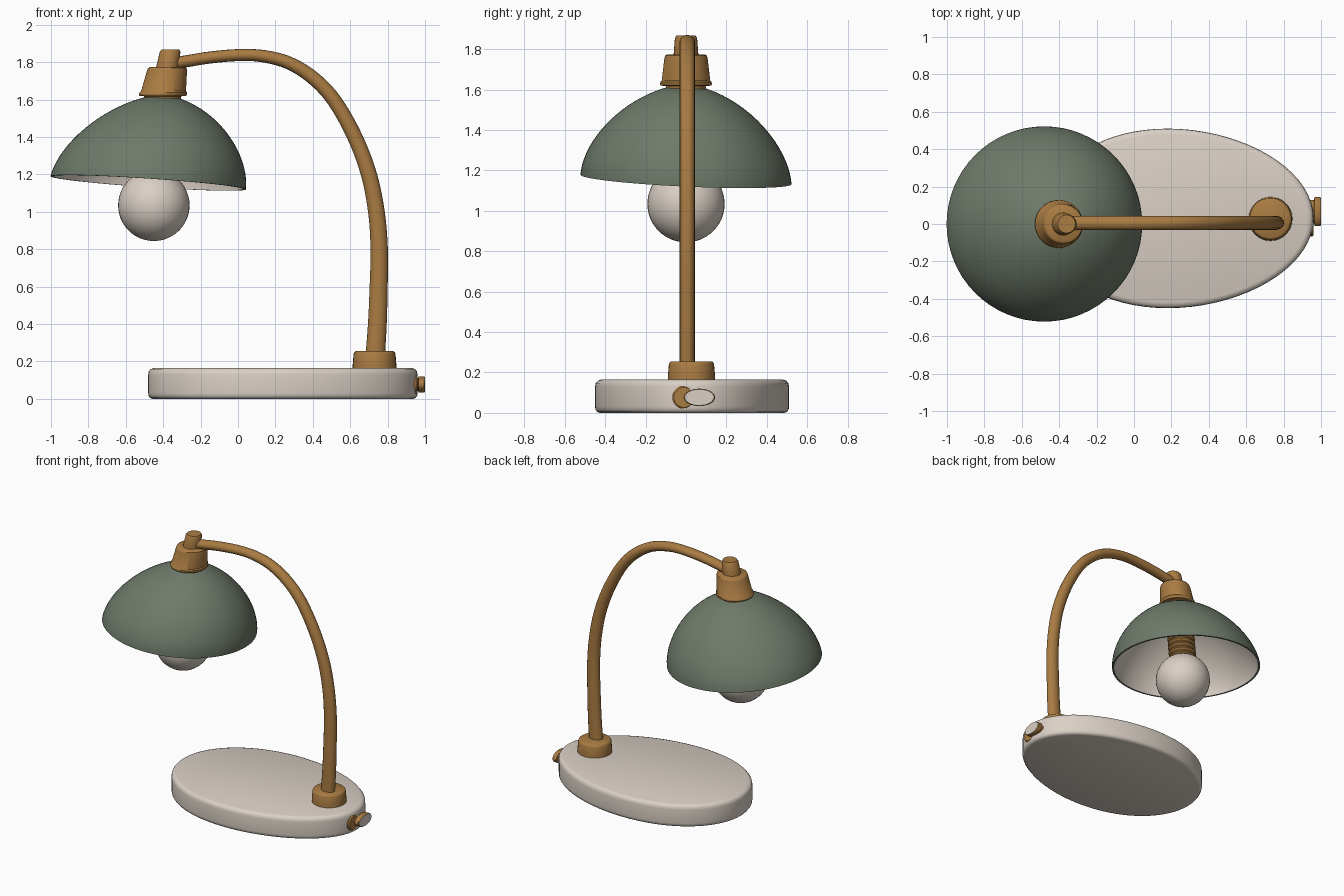
import bpy, bmesh, math
from mathutils import Vector

if "Cube" in bpy.data.objects:
    bpy.data.objects.remove(bpy.data.objects["Cube"])


def material(name, rgb):
    m = bpy.data.materials.new(name)
    m.diffuse_color = (*rgb, 1)
    m.use_nodes = True
    m.node_tree.nodes["Principled BSDF"].inputs["Base Color"].default_value = m.diffuse_color
    return m


BRASS = material("brass", (0.40, 0.20, 0.055))
CREAM = material("warm white", (0.70, 0.63, 0.56))
GREEN = material("sage green", (0.156, 0.195, 0.144))


def loft(name, rings, mats, caps=True, angle=40, rule=None):
    """Skin a list of equal-sized point rings; rule picks a material per face."""
    bm = bmesh.new()
    vs = [[bm.verts.new(p) for p in ring] for ring in rings]
    n = len(vs[0])
    for i in range(len(vs) - 1):
        for j in range(n):
            k = (j + 1) % n
            f = bm.faces.new((vs[i][j], vs[i][k], vs[i + 1][k], vs[i + 1][j]))
            f.material_index = rule(i) if rule else 0
    if caps:
        bm.faces.new(vs[0][::-1])
        f = bm.faces.new(vs[-1])
        f.material_index = rule(len(vs) - 1) if rule else 0
    bmesh.ops.recalc_face_normals(bm, faces=bm.faces)
    me = bpy.data.meshes.new(name)
    bm.to_mesh(me)
    bm.free()
    ob = bpy.data.objects.new(name, me)
    bpy.context.collection.objects.link(ob)
    for m in mats:
        me.materials.append(m)
    bpy.ops.object.select_all(action='DESELECT')
    ob.select_set(True)
    bpy.context.view_layer.objects.active = ob
    bpy.ops.object.shade_smooth_by_angle(angle=math.radians(angle))
    return ob


def axis_x(z):
    """The lamp head leans right as it rises."""
    return -0.48 + 0.167 * (z - 1.155)


def head_ring(r, z, tilt=0.0, n=48):
    out = []
    for i in range(n):
        a = 2 * math.pi * i / n
        x, y = r * math.cos(a), r * math.sin(a)
        out.append((axis_x(z) + x, y, z - tilt * (0.067 * x + 0.045 * y)))
    return out


def disc_ring(cx, cy, r, z, n=32):
    return [(cx + r * math.cos(2 * math.pi * i / n),
             cy + r * math.sin(2 * math.pi * i / n), z) for i in range(n)]


# Egg-shaped base with rounded edges
def base_ring(inset, z, n=72):
    out = []
    for i in range(n):
        a = 2 * math.pi * i / n
        c, s = math.cos(a), math.sin(a)
        out.append((0.24 + (0.72 - inset) * c - 0.06 * s * s,
                    0.03 + (0.48 - inset) * s, z))
    return out


base_profile = [(0.025, 0.0), (0.01, 0.005), (0.002, 0.016), (0, 0.03), (0, 0.13),
                (0.003, 0.147), (0.013, 0.159), (0.03, 0.165)]
loft("base", [base_ring(*p) for p in base_profile], [CREAM])

# Collar where the arm meets the base
loft("arm_collar", [disc_ring(0.73, 0.027, r, z) for r, z in
                    [(0.117, 0.155), (0.117, 0.18), (0.112, 0.24),
                     (0.108, 0.25), (0.10, 0.255)]], [BRASS])

# Curved arm: smooth path with a tapering oval section
path = [(0.733, 0.22), (0.745, 0.4), (0.752, 0.6), (0.755, 0.8), (0.74, 1.0), (0.70, 1.2),
        (0.625, 1.4), (0.515, 1.595), (0.40, 1.717), (0.27, 1.797), (0.13, 1.833),
        (0.0, 1.838), (-0.15, 1.825), (-0.27, 1.806), (-0.36, 1.79)]


def spline(pts, steps=5):
    v = [Vector(p) for p in pts]
    v = [2 * v[0] - v[1]] + v + [2 * v[-1] - v[-2]]
    out = []
    for i in range(1, len(v) - 2):
        a, b, c, d = v[i - 1:i + 3]
        for s in range(steps):
            t = s / steps
            out.append(0.5 * (2 * b + (c - a) * t + (2 * a - 5 * b + 4 * c - d) * t * t
                              + (3 * b - a - 3 * c + d) * t ** 3))
    return out + [v[-2]]


pts = spline(path)
rings = []
for i, p in enumerate(pts):
    t = (pts[min(i + 1, len(pts) - 1)] - pts[max(i - 1, 0)]).normalized()
    u = i / (len(pts) - 1)
    thick = 0.052 - 0.02 * min(1, u / 0.75)
    rings.append([(p.x + t.y * thick * math.cos(a), 0.006 + 0.038 * math.sin(a),
                   p.y - t.x * thick * math.cos(a))
                  for a in [2 * math.pi * k / 16 for k in range(16)]])
loft("arm", rings, [BRASS])

# Dome shade: green outside, white lining
R, H, P, N = 0.522, 0.47, 1.68, 20


def dome(scale, lift=0.0):
    out = []
    for i in range(N + 1):
        a = math.pi / 2 * i / N * 0.97
        r = R * scale * math.cos(a) ** (2 / P)
        h = H * scale * math.sin(a) ** (2 / P)
        out.append(head_ring(r, 1.155 + h, 1 - 0.5 * h / H, 64))
    return out


loft("shade", dome(0.975)[::-1] + dome(1.0), [GREEN, CREAM],
     rule=lambda i: 1 if i < N else 0)

# Cap and knob above the shade
loft("shade_cap", [head_ring(r, z) for r, z in
                   [(0.10, 1.59), (0.10, 1.618), (0.124, 1.62), (0.128, 1.626), (0.127, 1.638),
                    (0.12, 1.645), (0.107, 1.755), (0.103, 1.768), (0.094, 1.774)]], [BRASS])
loft("top_knob", [head_ring(r, z, 0, 24) for r, z in
                  [(0.062, 1.76), (0.060, 1.79), (0.055, 1.855), (0.048, 1.867)]], [BRASS])

# Threaded bulb socket inside the shade
thread = [(0.085, 1.19)]
for k in range(9):
    z = 1.20 + k * 0.036
    thread += [(0.085, z), (0.097, z + 0.012), (0.097, z + 0.02), (0.085, z + 0.032)]
thread.append((0.085, 1.61))
loft("bulb_socket", [disc_ring(-0.452 + 0.11 * (z - 1.19), 0, r, z) for r, z in thread], [BRASS])

# Round bulb
bulb = []
for i in range(25):
    a = -math.pi / 2 + math.pi * (i + 0.15) / 24.3
    bulb.append(disc_ring(-0.45, 0, 0.191 * math.cos(a), 1.035 + 0.191 * math.sin(a), 40))
loft("bulb", bulb, [CREAM])


# Switch on the right end: brass ring and an oval button with a white face
def oval(x, cy, ry, rz, n=32):
    return [(x, cy + ry * math.cos(2 * math.pi * i / n),
             0.077 + rz * math.sin(2 * math.pi * i / n)) for i in range(n)]


loft("switch_ring", [oval(x, -0.01, r, r) for x, r in
                     [(0.89, 0.058), (0.952, 0.058), (0.96, 0.05)]], [BRASS])
loft("switch_button", [oval(x, 0.066, 0.078 * s, 0.043 * s) for x, s in
                       [(0.92, 0.8), (0.962, 0.8), (0.966, 1), (0.995, 1), (1.0, 0.93)]],
     [BRASS, CREAM], rule=lambda i: 1 if i == 4 else 0)
